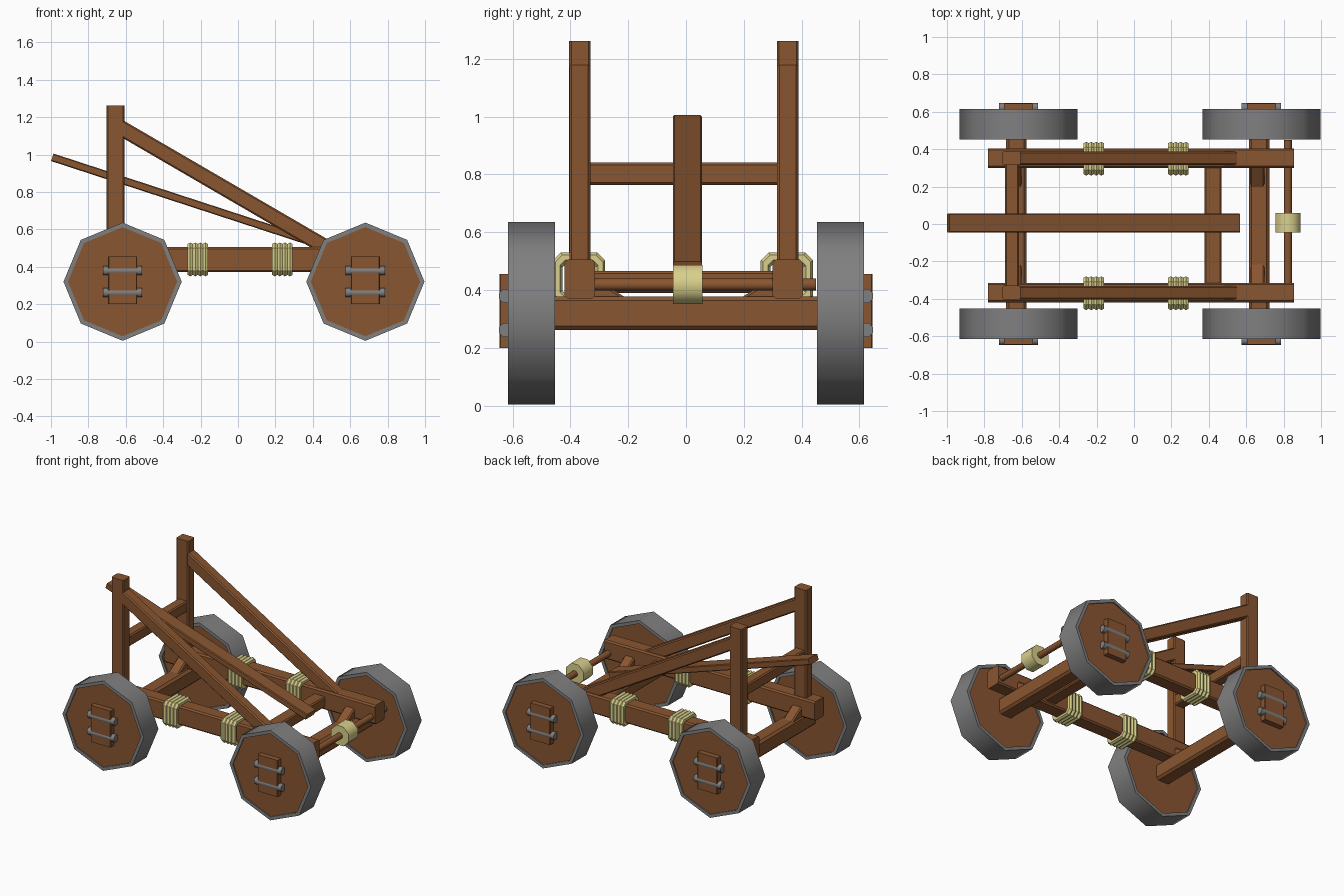
import bpy, bmesh, math
from mathutils import Vector, Matrix

if "Cube" in bpy.data.objects:
    bpy.data.objects.remove(bpy.data.objects["Cube"])


def material(name, rgb):
    m = bpy.data.materials.new(name)
    m.diffuse_color = (*rgb, 1)
    m.use_nodes = True
    m.node_tree.nodes["Principled BSDF"].inputs["Base Color"].default_value = m.diffuse_color
    return m


WOOD = material("brown_wood", (0.25, 0.092, 0.030))
GREY = material("grey_metal", (0.215, 0.215, 0.22))
ROPE = material("straw_rope", (0.70, 0.63, 0.26))


def finish(name, bm, mat, smooth=None):
    bmesh.ops.recalc_face_normals(bm, faces=bm.faces)
    me = bpy.data.meshes.new(name)
    bm.to_mesh(me)
    bm.free()
    me.materials.append(mat)
    ob = bpy.data.objects.new(name, me)
    bpy.context.collection.objects.link(ob)
    if smooth:
        for o in bpy.context.selected_objects:
            o.select_set(False)
        bpy.context.view_layer.objects.active = ob
        ob.select_set(True)
        bpy.ops.object.shade_smooth_by_angle(angle=math.radians(smooth))
    return ob


def beam(name, a, b, side, w, h, bevel=0.008, mat=WOOD):
    """Bevelled timber from a to b; w is measured along 'side', h across it."""
    a, b = Vector(a), Vector(b)
    d = (b - a).normalized()
    s = Vector(side).normalized()
    n = d.cross(s)
    bm = bmesh.new()
    bmesh.ops.create_cube(bm, size=1)
    rot = Matrix((d, s, n)).transposed().to_4x4()
    scale = Matrix.Diagonal(((b - a).length, w, h, 1))
    # soften only the long edges
    long_edges = [e for e in bm.edges
                  if abs(e.verts[0].co.x - e.verts[1].co.x) > 0.5]
    bmesh.ops.transform(bm, matrix=Matrix.Translation((a + b) / 2) @ rot @ scale, verts=bm.verts)
    bmesh.ops.bevel(bm, geom=long_edges, offset=bevel, segments=1, affect='EDGES')
    return finish(name, bm, mat)


def prism(name, centre, axis, radius, depth, sides, mat, turn=0, smooth=50):
    bm = bmesh.new()
    bmesh.ops.create_cone(bm, cap_ends=True, segments=sides, radius1=radius,
                          radius2=radius, depth=depth)
    q = Vector((0, 0, 1)).rotation_difference(Vector(axis)).to_matrix().to_4x4()
    bmesh.ops.transform(bm, matrix=Matrix.Translation(centre) @ q @ Matrix.Rotation(turn, 4, 'Z'),
                        verts=bm.verts)
    return finish(name, bm, mat, smooth)


def lathe(name, centre, profile, sides, mat):
    """Closed (radius, y) profile spun round the y axis."""
    bm = bmesh.new()
    rings = []
    for i in range(sides):
        t = 2 * math.pi * i / sides
        rings.append([bm.verts.new(Vector(centre) + Vector((r * math.cos(t), y, r * math.sin(t))))
                      for r, y in profile])
    n = len(profile)
    for i in range(sides):
        p, q = rings[i], rings[(i + 1) % sides]
        for j in range(n):
            k = (j + 1) % n
            bm.faces.new((p[j], p[k], q[k], q[j]))
    return finish(name, bm, mat, 50)


def rope_loop(name, x, y, z, hy, hz, r, cut):
    """Chamfered rectangular loop of rope round a rail."""
    pts = [(hy, cut - hz), (hy, hz - cut), (hy - cut, hz), (cut - hy, hz),
           (-hy, hz - cut), (-hy, cut - hz), (cut - hy, -hz), (hy - cut, -hz)]
    bm = bmesh.new()
    rings = []
    for py, pz in pts:
        ring = []
        for k in range(6):
            t = 2 * math.pi * k / 6
            f = 1 + r * math.cos(t) / hy
            ring.append(bm.verts.new((x + r * math.sin(t), y + py * f, z + pz * f)))
        rings.append(ring)
    for i in range(8):
        p, q = rings[i], rings[(i + 1) % 8]
        for k in range(6):
            m = (k + 1) % 6
            bm.faces.new((p[k], p[m], q[m], q[k]))
    return finish(name, bm, ROPE)


AXLES = {"rear": -0.617, "front": 0.681}
AX_Z = 0.32

for end, x in AXLES.items():
    # axle beam
    ax = x - 0.012
    beam(end + "_axle", (ax, -0.48, AX_Z), (ax, 0.48, AX_Z), (1, 0, 0), 0.11, 0.117, 0.015)
    for s, tag in ((-1, "near"), (1, "far")):
        # wheel: grey tyre, wooden disc, hub plate and two metal straps
        yc = s * 0.534
        lathe(f"{end}_{tag}_tyre", (x, yc, AX_Z),
              [(0.316, -0.081), (0.316, 0.081), (0.292, 0.081), (0.292, -0.081)], 8, GREY)
        prism(f"{end}_{tag}_wheel_disc", (x, yc, AX_Z), (0, 1, 0), 0.294, 0.146, 8, WOOD)
        beam(f"{end}_{tag}_hub_plate", (x, s * 0.615, 0.20), (x, s * 0.615, 0.456),
             (1, 0, 0), 0.155, 0.06, 0.004)
        for z in (0.262, 0.379):
            prism(f"{end}_{tag}_hub_strap", (x, s * 0.622, z), (1, 0, 0), 0.026, 0.21, 8,
                  GREY, math.pi / 8)
        # slanted block between axle and rail
        yo = -0.009
        beam(f"{end}_{tag}_gusset", (x - 0.022, s * 0.22 + yo, 0.345),
             (x - 0.022, s * 0.345 + yo, 0.425), (1, 0, 0), 0.075, 0.07)

for y, tag in ((-0.367, "near"), (0.352, "far")):
    # side rail, upright post and diagonal brace
    beam(tag + "_rail", (-0.78, y, 0.438), (0.855, y, 0.438), (0, 1, 0), 0.105, 0.134, 0.01)
    beam(tag + "_post", (-0.655, y, 0.40), (-0.655, y, 1.262), (0, 1, 0), 0.075, 0.095)
    beam(tag + "_brace", (-0.64, y, 1.15), (0.56, y, 0.452), (0, 1, 0), 0.073, 0.083)
    # rope lashings
    for cx in (-0.215, 0.237):
        for i in range(4):
            rope_loop(tag + "_lashing", cx + (i - 1.5) * 0.027, y - 0.003, 0.439,
                      0.074, 0.074, 0.0165, 0.022)

# cross members
beam("upper_crossbar", (-0.653, -0.35, 0.802), (-0.653, 0.34, 0.802), (1, 0, 0), 0.075, 0.077)
beam("lower_crossbar", (0.422, -0.35, 0.428), (0.422, 0.34, 0.428), (1, 0, 0), 0.091, 0.075)

# throwing arm
beam("throwing_arm", (-0.993, 0.005, 0.985), (0.56, 0.005, 0.478), (0, 1, 0), 0.101, 0.042, 0.005)

# tension rod with its rope bundle
prism("tension_rod", (0.823, 0.04, 0.419), (0, 1, 0), 0.0225, 0.82, 8, WOOD, math.pi / 8)
prism("rope_bundle", (0.823, 0.006, 0.419), (0, 1, 0), 0.073, 0.103, 8, ROPE, math.pi / 8)
